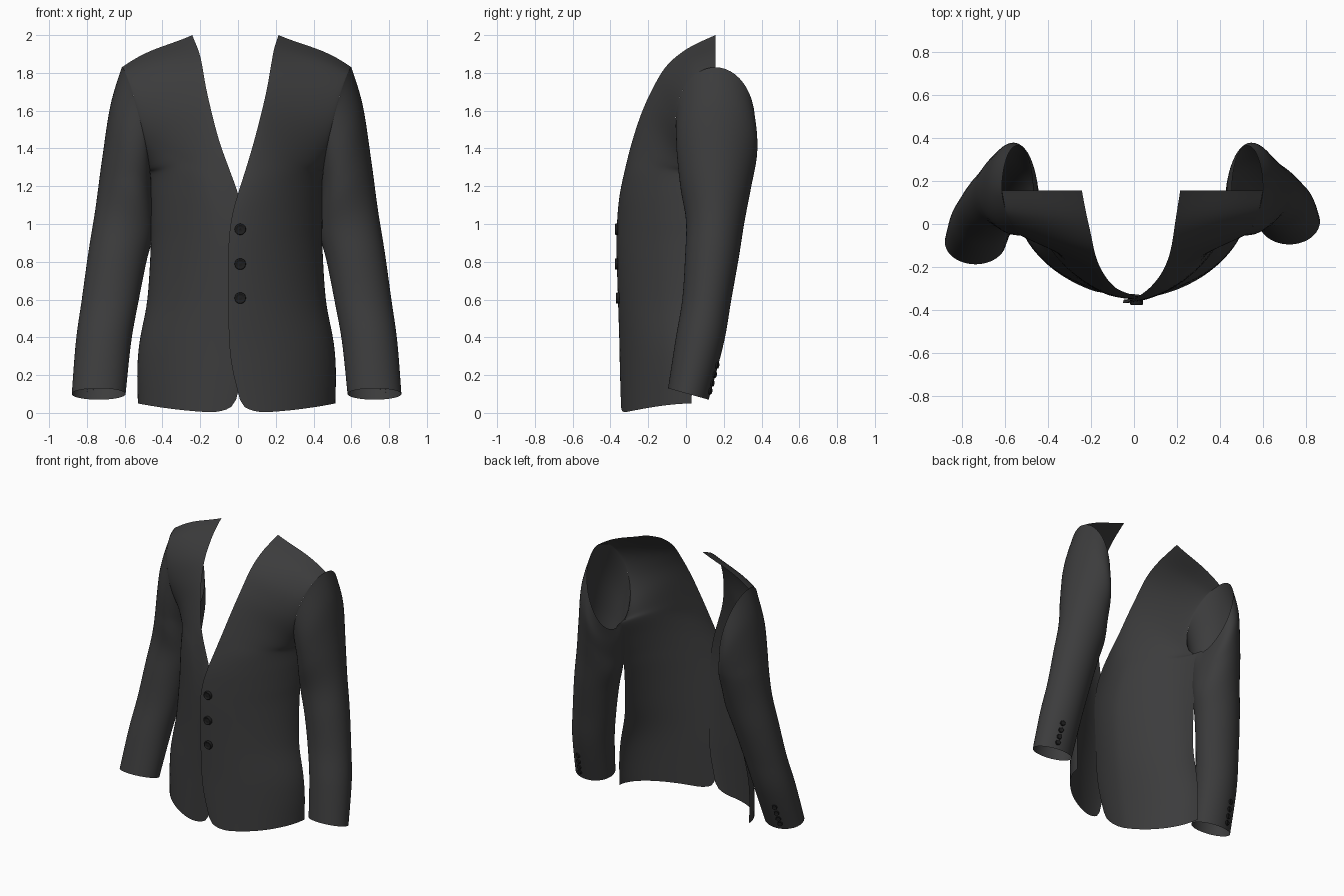
import bpy, math
from mathutils import Vector

if "Cube" in bpy.data.objects:
    bpy.data.objects.remove(bpy.data.objects["Cube"])


def material(name, value):
    m = bpy.data.materials.new(name)
    m.diffuse_color = (value, value, value * 1.02, 1)
    m.use_nodes = True
    m.node_tree.nodes["Principled BSDF"].inputs["Base Color"].default_value = m.diffuse_color
    return m


CLOTH = material("charcoal cloth", 0.045)
BUTTON = material("black button", 0.012)


def spline(rows, t):
    """Smooth interpolation through table rows, t in 0..1."""
    f = t * (len(rows) - 1)
    i = min(int(f), len(rows) - 2)
    f -= i
    get = lambda k: rows[max(0, min(len(rows) - 1, k))]
    out = []
    for a, b, c, d in zip(get(i - 1), get(i), get(i + 1), get(i + 2)):
        out.append(b + 0.5 * f * (c - a + f * (2 * a - 5 * b + 4 * c - d + f * (3 * (b - c) + d - a))))
    return out


def smoothstep(a, b, x):
    x = max(0, min(1, (x - a) / (b - a)))
    return x * x * (3 - 2 * x)


def surface(name, func, nu, nv, mat, wrap=False, flip=False):
    """Grid mesh from func(u, v); wrap closes it in u."""
    cols = nu if wrap else nu + 1
    verts = [func(i / nu, j / nv) for j in range(nv + 1) for i in range(cols)]
    faces = []
    for j in range(nv):
        for i in range(nu):
            k = (i + 1) % cols
            q = (j * cols + i, j * cols + k, (j + 1) * cols + k, (j + 1) * cols + i)
            faces.append(q[::-1] if flip else q)
    me = bpy.data.meshes.new(name)
    me.from_pydata(verts, [], faces)
    me.materials.append(mat)
    me.polygons.foreach_set("use_smooth", [True] * len(faces))
    ob = bpy.data.objects.new(name, me)
    bpy.context.collection.objects.link(ob)
    return ob


# Front panel rows: inner edge z, x, y, outer edge z, x, y, roundness
PANEL = [
    (0.00, 0.010, -0.345, 0.00, 0.515, 0.03, 1.75),
    (0.20, -0.030, -0.350, 0.20, 0.518, 0.03, 1.75),
    (0.38, -0.047, -0.353, 0.38, 0.505, 0.03, 1.75),
    (0.60, -0.050, -0.360, 0.60, 0.465, 0.04, 1.75),
    (0.88, -0.050, -0.368, 0.88, 0.447, 0.07, 1.75),
    (1.04, -0.032, -0.363, 1.02, 0.447, 0.09, 1.75),
    (1.16, 0.000, -0.350, 1.15, 0.450, 0.12, 1.75),
    (1.28, 0.038, -0.325, 1.26, 0.455, 0.155, 1.75),
    (1.42, 0.080, -0.290, 1.298, 0.455, 0.05, 1.5),
    (1.58, 0.122, -0.238, 1.4025, 0.470, -0.027, 1.25),
    (1.72, 0.154, -0.175, 1.545, 0.5025, -0.055, 1.2),
    (1.84, 0.175, -0.100, 1.6875, 0.542, -0.027, 1.25),
    (1.93, 0.192, 0.010, 1.792, 0.578, 0.05, 1.3),
    (2.00, 0.215, 0.155, 1.83, 0.600, 0.155, 1.3),
]


def panel_point(side):
    def func(s, v):
        u = 1 - (1 - s) ** 1.6
        zi, xi, yi, zo, xo, yo, p = spline(PANEL, v)
        x = xi + (xo - xi) * u
        z = zi + (zo - zi) * u
        y = yo + (yi - yo) * max(0, 1 - u ** p) ** (1 / p)
        # slightly domed shoulder
        z += 0.018 * smoothstep(0.8, 1, v) * math.sin(math.pi * u ** 1.6)
        # rounded front corner and rising hem
        d = min(1, (xo - xi) * u / 0.15)
        hem = 0.07 * (1 - math.sqrt(1 - (1 - d) ** 2)) + 0.05 * u * u
        if z < 0.4:
            z = hem + z * (0.4 - hem) / 0.4
        if side < 0:
            x += 0.015 * max(u, smoothstep(1.16, 1.5, z)) + 0.012 * (1 - u) * smoothstep(1.85, 2, z)
            y += 0.02 * max(0, 1 - 3 * u) * (1 - smoothstep(1.1, 1.4, z))
        return (side * x, y, z)
    return func


# Sleeve rings, cuff to shoulder: inner x, z, outer x, z, front y, back y, cuff tilt
SLEEVE = [
    (0.58, 0.10, 0.865, 0.10, -0.095, 0.120, 0.03),
    (0.55, 0.38, 0.843, 0.38, -0.055, 0.200, 0.01),
    (0.51, 0.60, 0.812, 0.60, -0.020, 0.240, 0),
    (0.470, 0.80, 0.777, 0.85, -0.005, 0.280, 0),
    (0.432, 0.95, 0.740, 1.08, 0.000, 0.310, 0),
    (0.43, 1.07, 0.705, 1.34, -0.030, 0.345, 0),
    (0.437, 1.17, 0.660, 1.63, -0.050, 0.378, 0),
    (0.455, 1.26, 0.600, 1.83, -0.055, 0.365, 0),
]


def sleeve_point(side):
    def func(u, v):
        xi, zi, xo, zo, yf, yb, tilt = spline(SLEEVE, v)
        c, s = math.cos(u * math.tau), math.sin(u * math.tau)
        x = (xi + xo) / 2 + c * (xo - xi) / 2
        y = (yf + yb) / 2 + s * (yb - yf) / 2
        z = (zi + zo) / 2 + c * (zo - zi) / 2 - s * tilt
        # armhole seam curves inward at the front
        x -= 0.025 * max(0, -s) * smoothstep(0.8, 1, v)
        if side < 0:
            x += 0.015
            y -= 0.095 * max(0, (1.25 - z) / 1.15)
        return (side * x, y, z)
    return func


def button(name, loc, direction, radius):
    """Dished round button facing the given direction."""
    prof = [(1, -0.1), (1, 0.35), (0.88, 0.5), (0.72, 0.45), (0.6, 0.3), (0.3, 0.36), (0.01, 0.38)]
    q = Vector(direction).to_track_quat('Z', 'Y')

    def func(u, v):
        r, h = prof[round(v * (len(prof) - 1))]
        a = u * math.tau
        return Vector(loc) + q @ Vector((r * math.cos(a), r * math.sin(a), h)) * radius
    surface(name, func, 20, len(prof) - 1, BUTTON, wrap=True)


for side, label in ((1, "left"), (-1, "right")):
    # Jacket front and sleeve
    surface(label + "_front_panel", panel_point(side), 32, 78, CLOTH, flip=side < 0)
    sleeve = sleeve_point(side)
    surface(label + "_sleeve", sleeve, 48, 56, CLOTH, wrap=True, flip=side < 0)
    # Four cuff buttons on the back of the sleeve
    ang = 0.195
    for k in range(4):
        p = sleeve(ang, 0.03 + 0.02 * k)
        d = (side * math.cos(ang * math.tau), math.sin(ang * math.tau), -0.1)
        button(f"{label}_cuff_button_{k + 1}", p, d, 0.018)

# Three closing buttons down the front
for k, z in enumerate((0.972, 0.788, 0.608)):
    button(f"front_button_{k + 1}", (0.012, (-0.362, -0.362, -0.356)[k], z), (0, -1, 0), 0.03)
